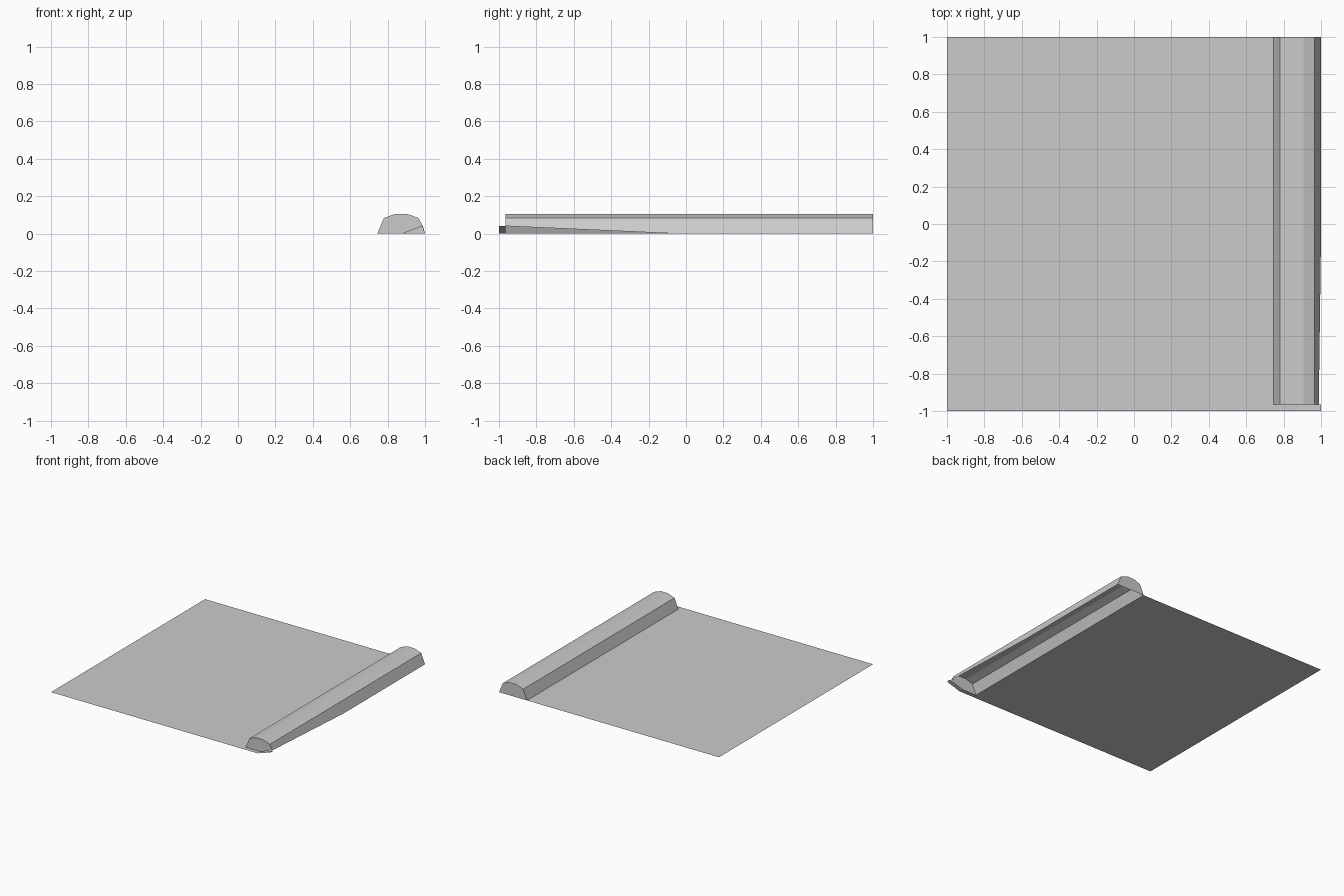
import bpy, bmesh

cube = bpy.data.objects.get("Cube")
if cube:
    bpy.data.objects.remove(cube)

grey = bpy.data.materials.new("concrete_grey")
grey.use_nodes = True
colour = (0.6, 0.6, 0.6, 1)
grey.diffuse_color = colour
grey.node_tree.nodes["Principled BSDF"].inputs["Base Color"].default_value = colour

FRONT, BACK, KERB_FRONT = -1.0, 1.0, -0.965
INNER, OUTER = 0.745, 1.0
CREASE = (0.88, 0)       # where the slab starts to lift at its front corner
TIP = (0.988, 0.04)      # lifted corner
FADE = -0.06             # where the lifted edge meets the ground again


def build(name, polygons):
    """Make a flat-shaded object from a few outlines, sharing corners."""
    bm = bmesh.new()
    for outline in polygons:
        bm.faces.new([bm.verts.new(p) for p in outline])
    bmesh.ops.remove_doubles(bm, verts=bm.verts, dist=0.0005)
    mesh = bpy.data.meshes.new(name)
    bm.to_mesh(mesh)
    bm.free()
    mesh.materials.append(grey)
    obj = bpy.data.objects.new(name, mesh)
    bpy.context.collection.objects.link(obj)
    return obj


def strip(a, b, y0, y1):
    """Quad between two (x, z) points, running along y."""
    return [(a[0], y0, a[1]), (b[0], y0, b[1]), (b[0], y1, b[1]), (a[0], y1, a[1])]


# Ground slab, with a narrow lip passing in front of the kerb
build("ground_slab", [
    strip((-1, 0), (INNER, 0), KERB_FRONT, BACK),
    strip((-1, 0), (INNER, 0), FRONT, KERB_FRONT),
    strip((INNER, 0), CREASE, FRONT, KERB_FRONT),
    strip(CREASE, (OUTER, TIP[1]), FRONT, KERB_FRONT),
])

# Kerb: a hollow faceted half-round, open underneath
profile = [(INNER, 0), (0.78, 0.083), (0.84, 0.105), (0.905, 0.105), (0.965, 0.083)]
shoulder = profile[-1]
shell = [strip(a, b, KERB_FRONT, BACK) for a, b in zip(profile, profile[1:])]

# Outer wall, trimmed along the bottom towards the front
wall = [(shoulder[0], KERB_FRONT, shoulder[1]), (TIP[0], KERB_FRONT, TIP[1]),
        (OUTER, FADE, 0), (OUTER, BACK, 0), (shoulder[0], BACK, shoulder[1])]

# End caps
front_cap = [(x, KERB_FRONT, z) for x, z in reversed(profile + [TIP, CREASE])]
back_cap = [(x, BACK, z) for x, z in profile + [(OUTER, 0)]]
build("kerb", shell + [wall, front_cap, back_cap])
